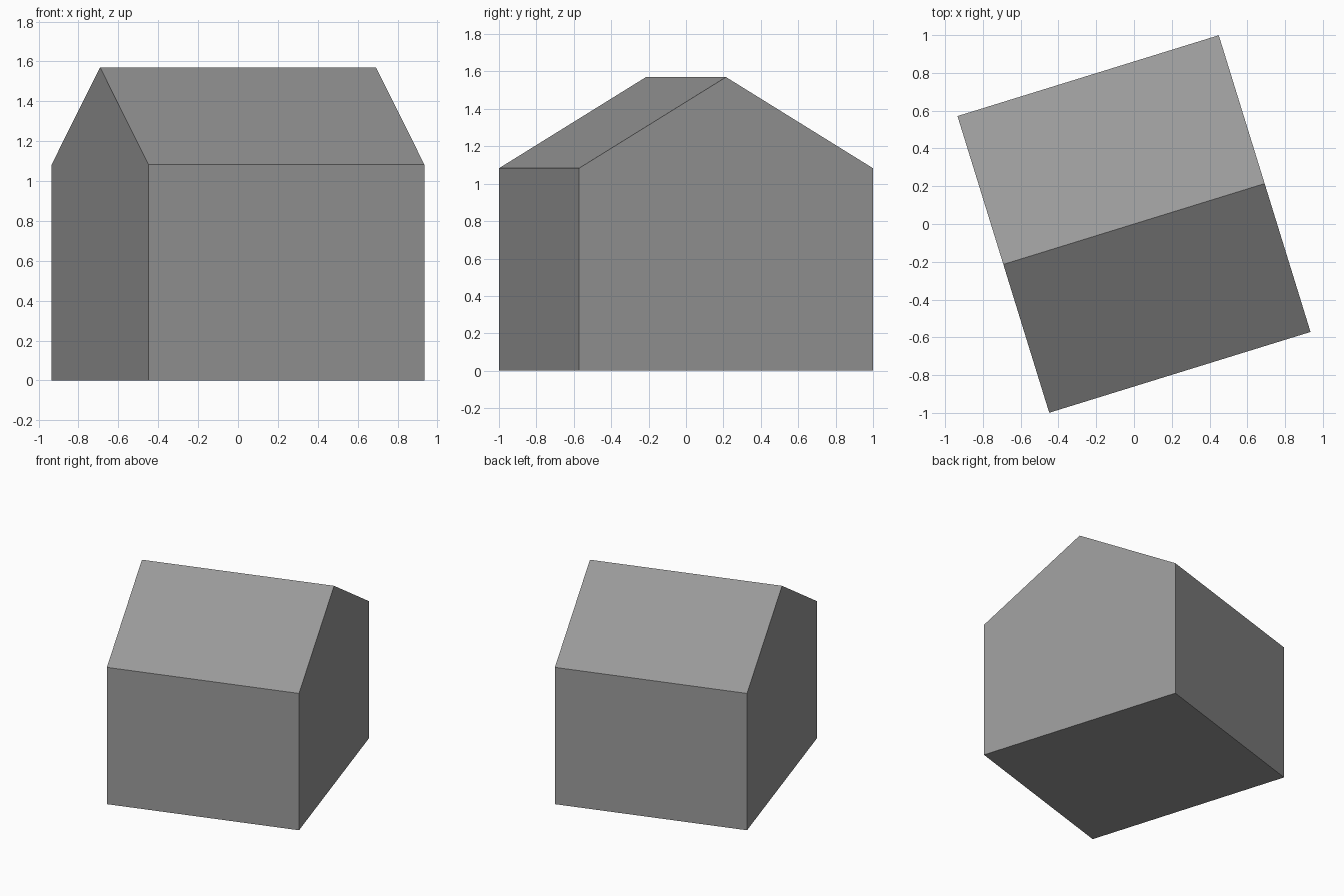
import bpy
import bmesh
import math
from mathutils import Vector

if "Cube" in bpy.data.objects:
    bpy.data.objects.remove(bpy.data.objects["Cube"], do_unlink=True)

HALF_LENGTH = 0.724   # along the ridge
HALF_WIDTH = 0.822    # across the gable
EAVES, RIDGE = 1.083, 1.57
TURN = math.atan2(0.214, 0.692)

# Plain grey for the whole building
grey = bpy.data.materials.new("plain grey")
grey.use_nodes = True
colour = (0.32, 0.32, 0.32, 1.0)
grey.diffuse_color = colour
grey.node_tree.nodes["Principled BSDF"].inputs["Base Color"].default_value = colour

# Gable end profile, extruded along the ridge
profile = [(-HALF_WIDTH, 0), (HALF_WIDTH, 0), (HALF_WIDTH, EAVES),
           (0, RIDGE), (-HALF_WIDTH, EAVES)]
bm = bmesh.new()
gable = bm.faces.new([bm.verts.new((-HALF_LENGTH, y, z)) for y, z in profile])
result = bmesh.ops.extrude_face_region(bm, geom=[gable], use_keep_orig=True)
end_verts = [v for v in result["geom"] if isinstance(v, bmesh.types.BMVert)]
bmesh.ops.translate(bm, verts=end_verts, vec=Vector((2 * HALF_LENGTH, 0, 0)))
bmesh.ops.recalc_face_normals(bm, faces=bm.faces)

mesh = bpy.data.meshes.new("gabled_house")
bm.to_mesh(mesh)
bm.free()
mesh.materials.append(grey)

# House body, turned on its plot
house = bpy.data.objects.new("gabled_house", mesh)
house.rotation_euler.z = TURN
bpy.context.collection.objects.link(house)
